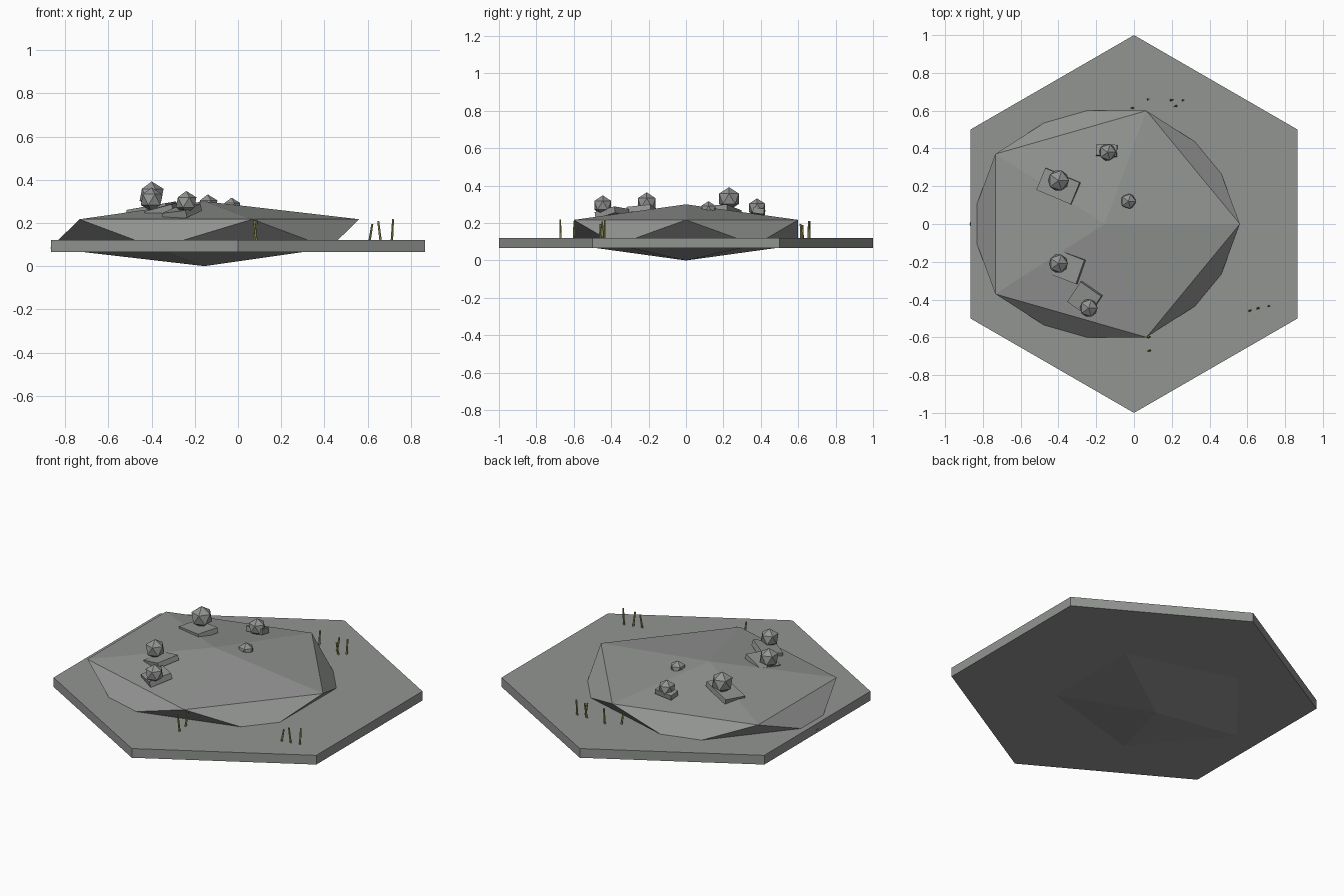
import bpy
from math import radians
from mathutils import Vector

cube = bpy.data.objects.get("Cube")
if cube:
    bpy.data.objects.remove(cube, do_unlink=True)


def make_material(name, color):
    mat = bpy.data.materials.new(name)
    mat.use_nodes = True
    mat.diffuse_color = (*color, 1)
    mat.node_tree.nodes["Principled BSDF"].inputs["Base Color"].default_value = (*color, 1)
    return mat


stone = make_material("stone grey", (0.29, 0.30, 0.29))
straw = make_material("dry grass", (0.34, 0.33, 0.12))


def finish(name, mat):
    obj = bpy.context.object
    obj.name = name
    obj.data.materials.append(mat)
    return obj


def ico(name, location, scale):
    bpy.ops.mesh.primitive_ico_sphere_add(subdivisions=1, radius=1, location=location)
    obj = finish(name, stone)
    obj.scale = scale
    return obj


def slab(name, location, size, tilt):
    bpy.ops.mesh.primitive_cube_add(size=1, location=location,
                                    rotation=[radians(a) for a in tilt])
    finish(name, stone).scale = size


def stalk(name, base, tip, radius=0.006):
    base, tip = Vector(base), Vector(tip)
    axis = tip - base
    bpy.ops.mesh.primitive_cone_add(vertices=5, radius1=radius, radius2=radius * 0.8,
                                    depth=axis.length, location=(base + tip) / 2)
    obj = finish(name, straw)
    obj.rotation_euler = axis.to_track_quat("Z", "Y").to_euler()


# Hexagonal ground tile, with corners toward the front and back
bpy.ops.mesh.primitive_cylinder_add(vertices=6, radius=1, depth=0.055,
                                    location=(0, 0, 0.0935))
finish("ground_tile", stone)

# Broad flattened mound, poking through the tile
ico("mound", (-0.155, 0, 0.15), (0.8, 0.705, 0.15))

# Boulders: x, y, z, radius
boulders = [
    (-0.40, 0.23, 0.33, 0.062),
    (-0.14, 0.38, 0.282, 0.05),
    (-0.03, 0.12, 0.272, 0.045),
    (-0.40, -0.21, 0.308, 0.056),
    (-0.24, -0.445, 0.295, 0.053),
]
for i, (x, y, z, r) in enumerate(boulders):
    ico(f"boulder_{i + 1}", (x, y, z), (r, r, r))

# Tilted flat rocks half buried beside the boulders
slab("flat_rock_1", (-0.40, 0.20, 0.265), (0.2, 0.125, 0.03), (4, -9, -23))
slab("flat_rock_2", (-0.145, 0.39, 0.262), (0.11, 0.06, 0.03), (-8, -4, -3))
slab("flat_rock_3", (-0.345, -0.23, 0.262), (0.14, 0.135, 0.03), (6, -14, -21))
slab("flat_rock_4", (-0.26, -0.395, 0.25), (0.135, 0.13, 0.035), (14, -6, -35))

# Grass stalks: x, y, top height
stalks = [
    (-0.01, 0.615, 0.195), (0.075, 0.66, 0.21), (0.20, 0.655, 0.205),
    (0.22, 0.625, 0.19), (0.26, 0.655, 0.21),
    (0.615, -0.46, 0.195), (0.655, -0.445, 0.208), (0.715, -0.435, 0.217),
    (0.08, -0.60, 0.212), (0.08, -0.67, 0.218),
]
for i, (x, y, top) in enumerate(stalks):
    lean = (-0.006, 0.003, 0.007)[i % 3]
    stalk(f"grass_stalk_{i + 1}", (x - lean, y, 0.11), (x + lean, y + lean / 2, top))
